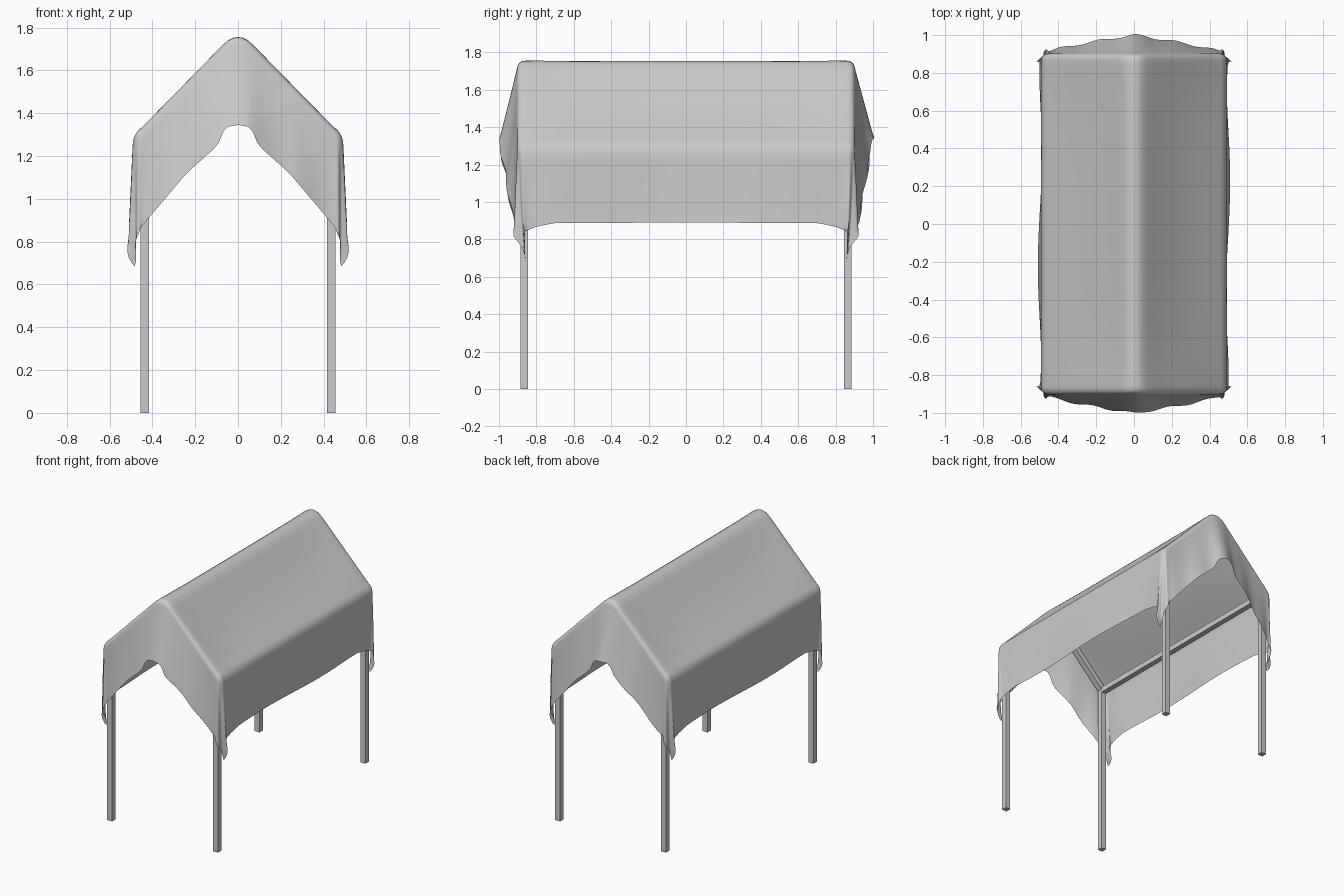
import bpy, bmesh
from math import sin, cos, pi
from mathutils import Vector, Matrix

if "Cube" in bpy.data.objects:
    bpy.data.objects.remove(bpy.data.objects["Cube"])

LX, LY, W = 0.435, 0.865, 0.04      # frame half sizes, bar width
EAVE, RIDGE = 1.29, 1.715


def bar(name, a, b):
    """Square bar between two points."""
    a, b = Vector(a), Vector(b)
    z = (b - a).normalized()
    x = Vector((1, 0, 0)) if abs(z.x) < 0.5 else Vector((0, 1, 0))
    y = z.cross(x).normalized()
    rot = Matrix((x, y, z)).transposed().to_4x4()
    bm = bmesh.new()
    bmesh.ops.create_cube(bm, size=1, matrix=Matrix.Translation((a + b) / 2) @ rot
                          @ Matrix.Diagonal((W, W, (b - a).length, 1)))
    me = bpy.data.meshes.new(name)
    bm.to_mesh(me)
    bm.free()
    ob = bpy.data.objects.new(name, me)
    bpy.context.collection.objects.link(ob)


# Frame: legs, rafters, eave beams and ridge beam
for sx in (-1, 1):
    for sy in (-1, 1):
        x, y = sx * LX, sy * LY
        bar("leg", (x, y, 0), (x, y, EAVE))
        bar("rafter", (x, y, EAVE - 0.01), (0, y, RIDGE))
    bar("eave_beam", (sx * LX, -LY, EAVE - 0.02), (sx * LX, LY, EAVE - 0.02))
bar("ridge_beam", (0, -LY, RIDGE), (0, LY, RIDGE))


def lerp_table(t, table):
    for (x0, y0), (x1, y1) in zip(table, table[1:]):
        if t <= x1:
            return y0 + (y1 - y0) * (t - x0) / (x1 - x0)
    return table[-1][1]


BX, BY, R = 0.455, 0.865, 0.037     # roof sheet half sizes, edge radius
NX, NY, NC, ND = 40, 60, 12, 16


def roof(x, y):
    slope = 1.757 - 1.02 * max(0, abs(x) - 0.035)
    sag = 0.022 * max(0, sin(pi * min(1, abs(x) / BX))) * (1 - (y / BY) ** 4)
    return slope - sag


GABLE_HEM = [(0, 1.345), (0.06, 1.335), (0.095, 1.25), (0.24, 1.12), (0.405, 0.925), (0.46, 0.86)]
SIDE_HEM = [(0, 0.89), (0.7, 0.888), (0.8, 0.868), (0.87, 0.84)]
CORNER_HEM = [(0, 0.86), (0.3, 0.79), (0.6, 0.68), (0.8, 0.74), (1, 0.84)]

# Skirt stations round the roof edge: base point, outward normal, hem height, flare, corner fold
loop = []
xs = [BX * (-1 + 2 * i / NX) for i in range(NX + 1)]
ys = [BY * (-1 + 2 * j / NY) for j in range(NY + 1)]


def gable(x, s):
    f = 0.09 * (1 - abs(x) / BX) ** 0.8 + 0.01 + 0.006 * sin(31 * x + s)
    loop.append((x, s * BY, 0, s, lerp_table(abs(x), GABLE_HEM), f, 0))


def side(y, s):
    f = 0.006 + 0.011 * sin(5.2 * y * s + 0.4) * (1 - (y / BY) ** 6)
    loop.append((s * BX, y, s, 0, lerp_table(abs(y), SIDE_HEM), f, 0))


def corner(sx, sy, flip):
    for k in range(1, NC):
        t = k / NC                   # 0 at gable, 1 at side
        t = 1 - t if flip else t
        a = t * pi / 2
        f = 0.01 + 0.018 * sin(3 * pi * t)
        loop.append((sx * BX, sy * BY, sx * sin(a), sy * cos(a),
                     lerp_table(t, CORNER_HEM), f, 0.05 * sin(pi * t) * t))


for x in xs:
    gable(x, -1)
corner(1, -1, False)
for y in ys:
    side(y, 1)
corner(1, 1, True)
for x in reversed(xs):
    gable(x, 1)
corner(-1, 1, False)
for y in reversed(ys):
    side(y, -1)
corner(-1, -1, True)

# Draped canopy: roof sheet, rounded edge, hanging skirt
bm = bmesh.new()
grid = [[bm.verts.new((x, y, roof(x, y))) for y in ys] for x in xs]
for i in range(NX):
    for j in range(NY):
        bm.faces.new((grid[i][j], grid[i + 1][j], grid[i + 1][j + 1], grid[i][j + 1]))

NR = 6
rings = []
for k in range(NR + ND + 1):
    f = min(1, k / NR)
    d = max(0, k - NR) / ND
    ring = []
    for bx, by, nx, ny, hem, flare, fold in loop:
        z0 = roof(bx, by)
        z = z0 - R * (1 - cos(f * pi / 2)) - abs(nx) * R * f
        z += (hem - z) * d
        o = R * sin(f * pi / 2) + flare * d
        y = by + ny * o - (fold * d * d if by > 0 else -fold * d * d)
        ring.append(bm.verts.new((bx + nx * o, y, z)))
    rings.append(ring)
n = len(loop)
for r0, r1 in zip(rings, rings[1:]):
    for i in range(n):
        j = (i + 1) % n
        bm.faces.new((r0[i], r1[i], r1[j], r0[j]))
bmesh.ops.remove_doubles(bm, verts=bm.verts[:], dist=0.0002)
# Soften the folds without touching the hem
inner = [v for v in bm.verts if not v.is_boundary]
for _ in range(3):
    bmesh.ops.smooth_vert(bm, verts=inner, factor=0.5, use_axis_x=True, use_axis_y=True, use_axis_z=True)
bmesh.ops.recalc_face_normals(bm, faces=bm.faces[:])
for fc in bm.faces:
    fc.smooth = True
me = bpy.data.meshes.new("canopy_cloth")
bm.to_mesh(me)
bm.free()
bpy.context.collection.objects.link(bpy.data.objects.new("canopy_cloth", me))
